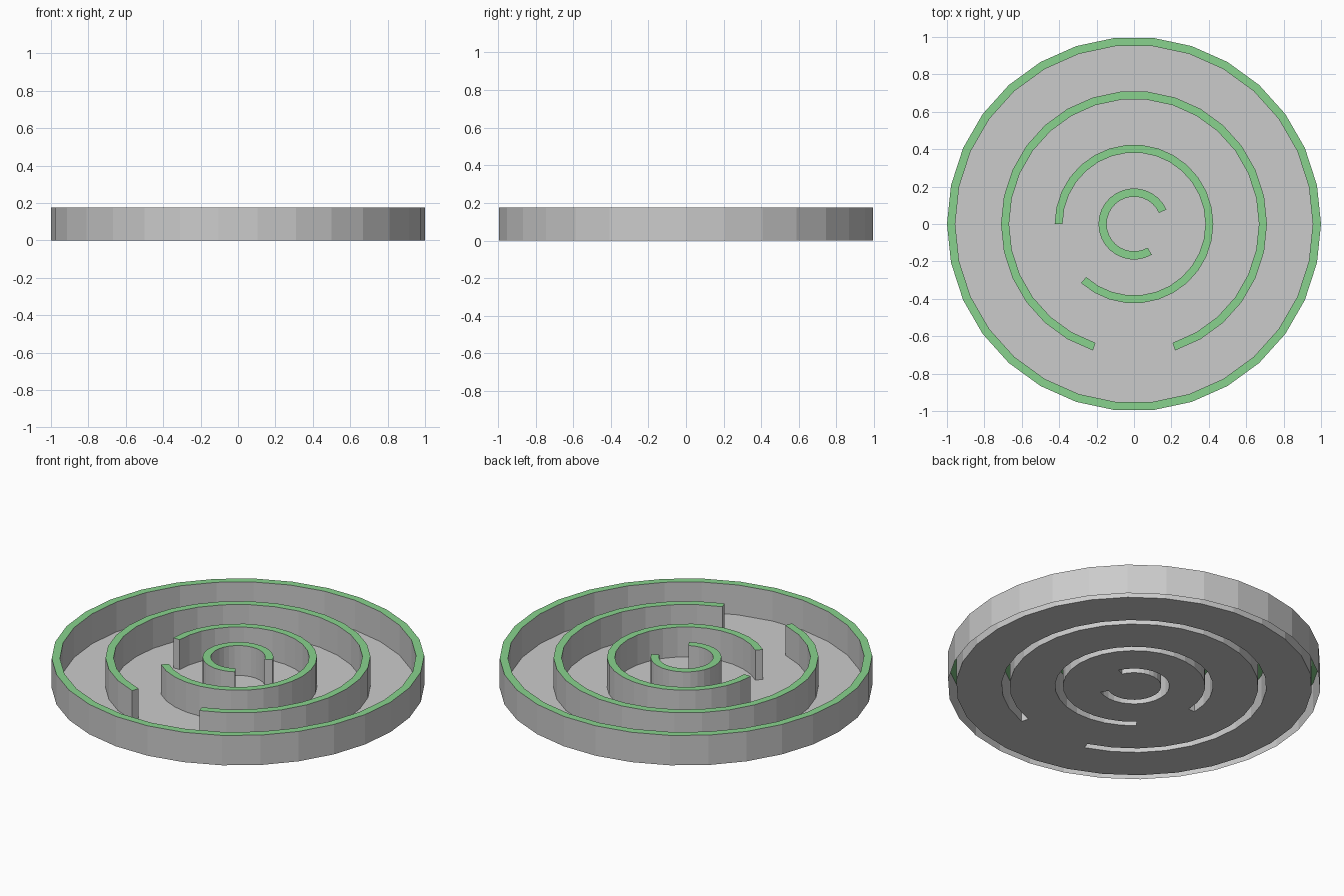
import bpy, bmesh
from math import cos, sin, tau

if "Cube" in bpy.data.objects:
    bpy.data.objects.remove(bpy.data.objects["Cube"])

SIDES, HEIGHT = 30, 0.177
# inner radius, outer radius, first and last sector of each wall (12 degrees per sector)
WALLS = [
    (0.146, 0.19, 2, 25),      # innermost ring
    (0.382, 0.424, 19, 45),    # middle ring
    (0.668, 0.711, 24, 51),    # outer maze ring, reversed gap at the front
    (0.956, 1.0, 0, 30),       # closed rim
]
WALLS[2] = (0.668, 0.711, 24, 24 + 27)
WALLS[2] = (0.668, 0.711, -6, 21)

bm = bmesh.new()


def circle(r):
    return [bm.verts.new((r * cos(tau * i / SIDES), r * sin(tau * i / SIDES), 0))
            for i in range(SIDES)]


def band(a, b):
    """Quads joining two concentric circles, one per sector, facing up."""
    return [bm.faces.new((a[i], b[i], b[(i + 1) % SIDES], a[(i + 1) % SIDES]))
            for i in range(SIDES)]


# thin floor disc divided into concentric bands, marking the wall footprints
footprints = []
previous = None
for r_in, r_out, start, end in WALLS:
    inner, outer = circle(r_in), circle(r_out)
    if previous:
        band(previous, inner)
    else:
        bm.faces.new(inner)
    sectors = band(inner, outer)
    footprints += [sectors[i % SIDES] for i in range(start, end)]
    previous = outer

# raise the walls out of the floor, leaving them open underneath
result = bmesh.ops.extrude_face_region(bm, geom=footprints)["geom"]
bmesh.ops.translate(bm, vec=(0, 0, HEIGHT),
                    verts=[g for g in result if isinstance(g, bmesh.types.BMVert)])
leftover = [f for f in footprints if f.is_valid]
if leftover:
    bmesh.ops.delete(bm, geom=leftover, context='FACES')

# green wall tops
for f in bm.faces:
    f.material_index = int(f.calc_center_median().z > HEIGHT * 0.9)

mesh = bpy.data.meshes.new("round_maze")
bm.to_mesh(mesh)
bm.free()
green = bpy.data.materials.new("wall_top_green")
green.diffuse_color = (0.25, 0.65, 0.27, 1)
green.use_nodes = True
green.node_tree.nodes["Principled BSDF"].inputs["Base Color"].default_value = green.diffuse_color
mesh.materials.append(None)
mesh.materials.append(green)
bpy.context.collection.objects.link(bpy.data.objects.new("round_maze", mesh))
